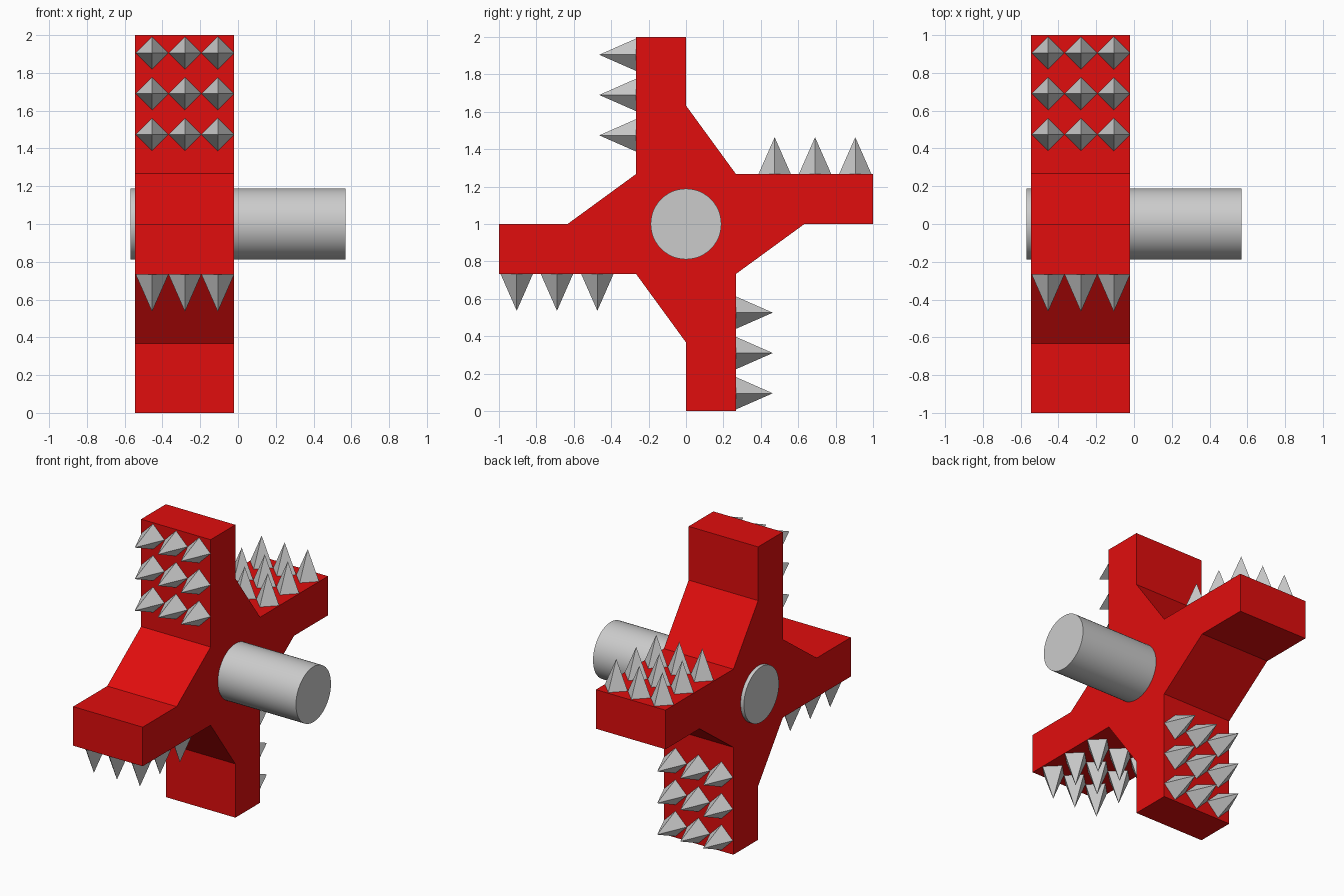
import bpy, bmesh
from math import pi
from mathutils import Matrix, Vector

if "Cube" in bpy.data.objects:
    bpy.data.objects.remove(bpy.data.objects["Cube"])

HUB_Z = 1.0
X0, X1 = -0.545, -0.02
W = 0.267


def make_object(name, bm, material=None):
    bmesh.ops.recalc_face_normals(bm, faces=bm.faces)
    mesh = bpy.data.meshes.new(name)
    bm.to_mesh(mesh)
    bm.free()
    obj = bpy.data.objects.new(name, mesh)
    obj.location.z = HUB_Z
    bpy.context.collection.objects.link(obj)
    if material:
        mesh.materials.append(material)
    return obj


red = bpy.data.materials.new("red")
red.diffuse_color = (0.75, 0.004, 0.004, 1)
red.use_nodes = True
red.node_tree.nodes["Principled BSDF"].inputs["Base Color"].default_value = red.diffuse_color

# Four-armed rotor: quarter profile in the YZ plane repeated by quarter turns
quarter = [(-W, 1), (0, 1), (0, 0.633), (W, W)]
bm = bmesh.new()
outline = []
for k in range(4):
    turn = Matrix.Rotation(-k * pi / 2, 3, 'X')
    # the last quarter point is shared shape of the inner corner
    outline += [bm.verts.new(turn @ Vector((X0, y, z))) for y, z in quarter]
face = bm.faces.new(outline)
ext = bmesh.ops.extrude_face_region(bm, geom=[face], use_keep_orig=True)
moved = [g for g in ext["geom"] if isinstance(g, bmesh.types.BMVert)]
bmesh.ops.translate(bm, verts=moved, vec=(X1 - X0, 0, 0))
make_object("rotor_body", bm, red)

# Axle through the hub
bpy.ops.mesh.primitive_cylinder_add(vertices=48, radius=0.189, depth=1.14,
                                    location=(0, 0, HUB_Z), rotation=(0, pi / 2, 0))
axle = bpy.context.object
axle.name = "axle"
bpy.ops.object.shade_smooth_by_angle()

# 3 x 3 pyramid spikes on the leading face of every arm
for k in range(4):
    turn = Matrix.Rotation(k * pi / 2, 4, 'X')
    bm = bmesh.new()
    for x in (-0.455, -0.281, -0.107):
        for y in (0.474, 0.69, 0.905):
            place = turn @ Matrix.Translation((x, y, W + 0.098))
            bmesh.ops.create_cone(bm, cap_ends=True, segments=4, radius1=0.087,
                                  radius2=0, depth=0.198, matrix=place)
    bmesh.ops.remove_doubles(bm, verts=bm.verts, dist=0.001)
    make_object(f"arm_spikes_{k + 1}", bm)
